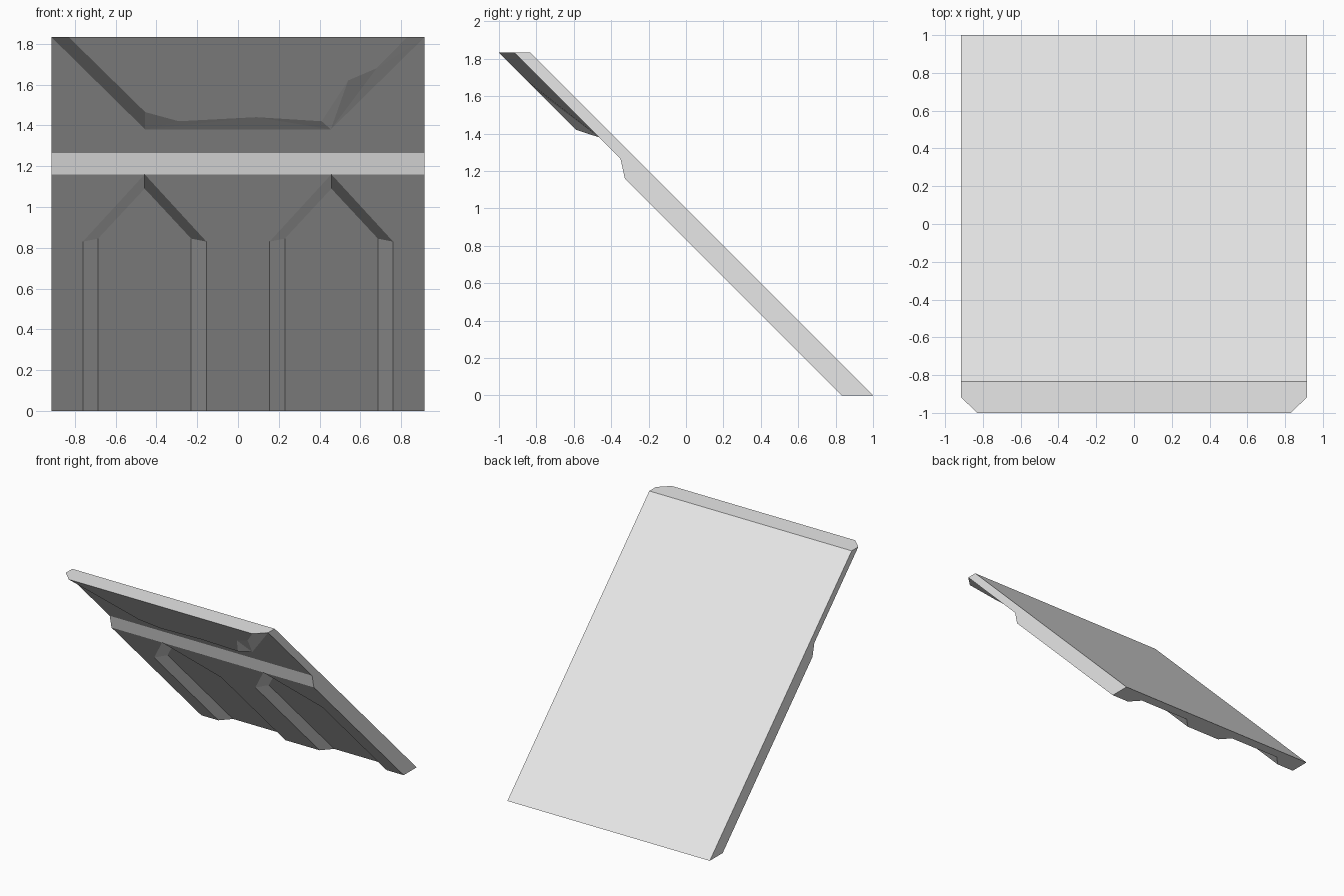
import bpy, bmesh

if "Cube" in bpy.data.objects:
    bpy.data.objects.remove(bpy.data.objects["Cube"])

TOP, HALF = 1.833, 0.915          # height and half width
BACK, DEEP, PROUD = 1.0, 0.915, 0.833   # depth layers, equal to y + z
BAND_LOW, BAND_HIGH = 1.16, 1.265

bm = bmesh.new()


def face(*points):
    """Add a face from (x, z, layer) points on the 45 degree slope."""
    verts = [bm.verts.new((x, layer - z, z)) for x, z, layer in points]
    return bm.faces.new(verts)


def layer(points, depth):
    return [(x, z, depth) for x, z in points]


# Back of the slab and the sloping band across the front
face(*layer([(-HALF, 0), (HALF, 0), (HALF, TOP), (-HALF, TOP)], BACK))
face((-HALF, BAND_LOW, PROUD), (HALF, BAND_LOW, PROUD),
     (HALF, BAND_HIGH, DEEP), (-HALF, BAND_HIGH, DEEP))

# Side walls
for x in (-HALF, HALF):
    face((x, 0, BACK), (x, TOP, BACK), (x, TOP, DEEP), (x, BAND_HIGH, DEEP),
         (x, BAND_LOW, PROUD), (x, 0, PROUD))

# Lower front: two pointed recesses, each made of mirrored halves
CELL = HALF / 2
for centre in (-CELL, CELL):
    for side in (-1, 1):
        def at(x, z, depth):
            return (centre + side * x, z, depth)
        rim = [at(0.303, 0, PROUD), at(0.303, 0.83, PROUD), at(0, BAND_LOW, PROUD)]
        floor = [at(0.228, 0, DEEP), at(0.228, 0.845, DEEP), at(0, 1.09, DEEP)]
        face(at(CELL, 0, PROUD), *rim, at(CELL, BAND_LOW, PROUD))
        face(at(0, 0, DEEP), *floor)
        for i in (0, 1):
            face(rim[i], rim[i + 1], floor[i + 1], floor[i])
        face(at(0, 0, BACK), at(CELL, 0, BACK), at(CELL, 0, PROUD),
             rim[0], floor[0], at(0, 0, DEEP))

# Upper front: raised slab with a chipped edge
base = layer([(-HALF, TOP), (-0.455, 1.38), (0.455, 1.38), (HALF, TOP)], DEEP)
crest = layer([(-0.83, TOP), (-0.455, 1.465), (-0.29, 1.42), (0.09, 1.44),
               (0.41, 1.42), (0.54, 1.62), (0.68, 1.68), (0.83, TOP)], PROUD)
face((-HALF, BAND_HIGH, DEEP), (HALF, BAND_HIGH, DEEP), *reversed(base))
face(*crest)
face(base[0], base[1], crest[1], crest[0])
for i in (1, 2):
    face(base[1], crest[i + 1], crest[i])
face(base[1], base[2], crest[3])
for i in (3, 4, 5):
    face(base[2], crest[i + 1], crest[i])
face(base[2], base[3], crest[6])
face(base[3], crest[7], crest[6])

# Flat top edge
face((-HALF, TOP, BACK), (HALF, TOP, BACK), base[3], crest[7], crest[0], base[0])

# Weld the parts and merge coplanar faces
bmesh.ops.remove_doubles(bm, verts=bm.verts[:], dist=0.0005)
bmesh.ops.recalc_face_normals(bm, faces=bm.faces[:])
bmesh.ops.dissolve_limit(bm, angle_limit=0.005, verts=bm.verts[:], edges=bm.edges[:])

mesh = bpy.data.meshes.new("sloped_panel")
bm.to_mesh(mesh)
bm.free()
panel = bpy.data.objects.new("sloped_panel", mesh)
bpy.context.collection.objects.link(panel)

# Single plain grey
grey = bpy.data.materials.new("light_grey")
grey.use_nodes = True
colour = (0.8, 0.8, 0.8, 1)
grey.diffuse_color = colour
grey.node_tree.nodes["Principled BSDF"].inputs["Base Color"].default_value = colour
mesh.materials.append(grey)
